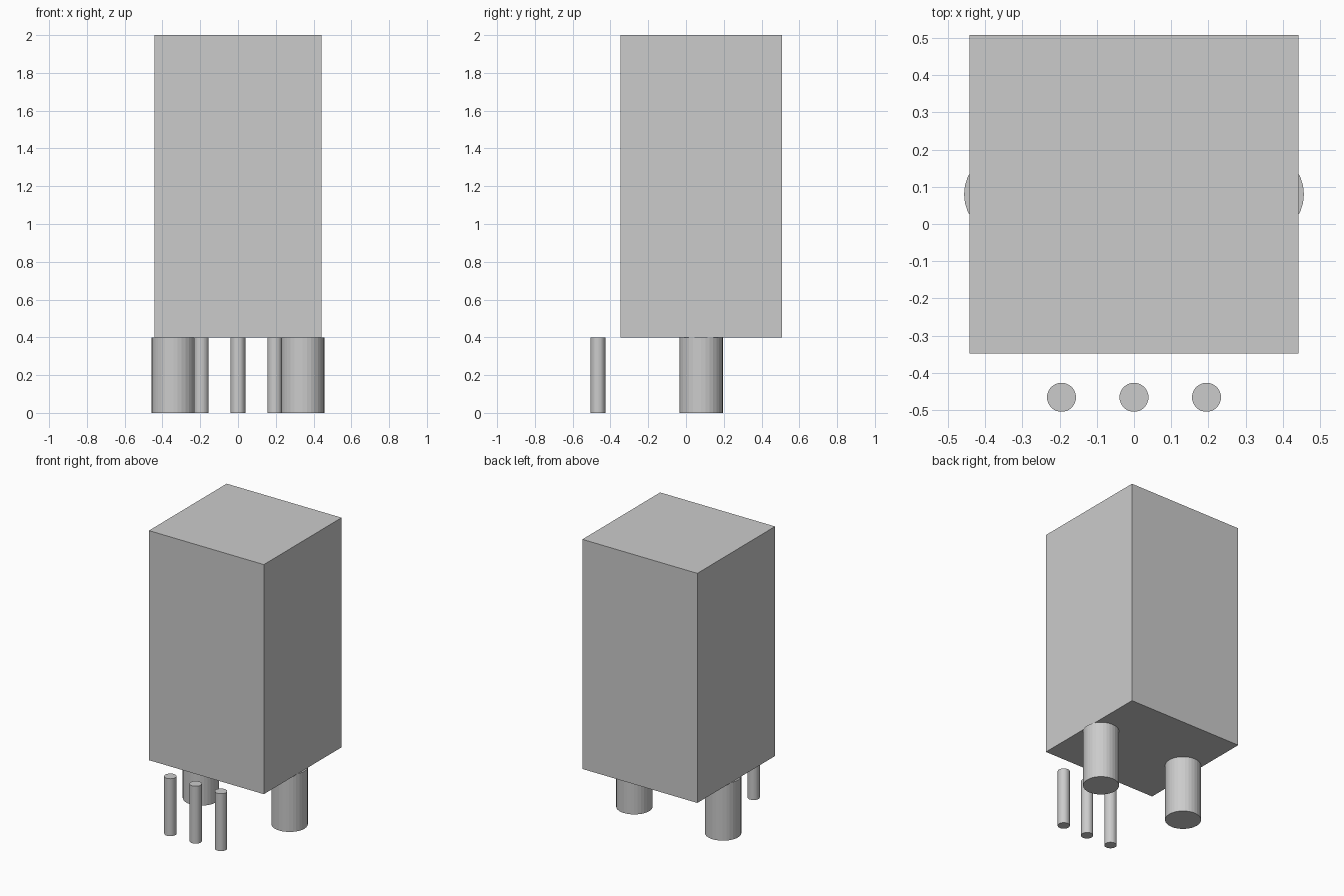
import bpy

cube = bpy.data.objects.get("Cube")
if cube:
    bpy.data.objects.remove(cube, do_unlink=True)

# Single plain grey
grey = bpy.data.materials.new("light_grey")
grey.use_nodes = True
color = (0.6, 0.6, 0.6, 1)
grey.diffuse_color = color
grey.node_tree.nodes["Principled BSDF"].inputs["Base Color"].default_value = color

BODY_BOTTOM, BODY_TOP = 0.4, 2.0


def finish(name):
    obj = bpy.context.object
    obj.name = name
    obj.data.materials.append(grey)
    return obj


def post(name, x, y, radius):
    """Upright cylinder from the floor to the underside of the body."""
    bpy.ops.mesh.primitive_cylinder_add(
        vertices=32, radius=radius, depth=BODY_BOTTOM, location=(x, y, BODY_BOTTOM / 2))
    finish(name)


# Rectangular body
bpy.ops.mesh.primitive_cube_add(size=1, location=(0, 0.08, (BODY_BOTTOM + BODY_TOP) / 2))
body = finish("body")
body.scale = (0.886, 0.856, BODY_TOP - BODY_BOTTOM)
bpy.ops.object.transform_apply(location=False, rotation=False, scale=True)

# Two thick legs, just wider than the body
for side, sign in (("left", 1), ("right", -1)):
    post(side + "_leg", sign * 0.342, 0.08, 0.115)

# Row of three thin pins in front
for side, sign in (("left", 1), ("middle", 0), ("right", -1)):
    post(side + "_pin", sign * 0.195, -0.466, 0.039)
